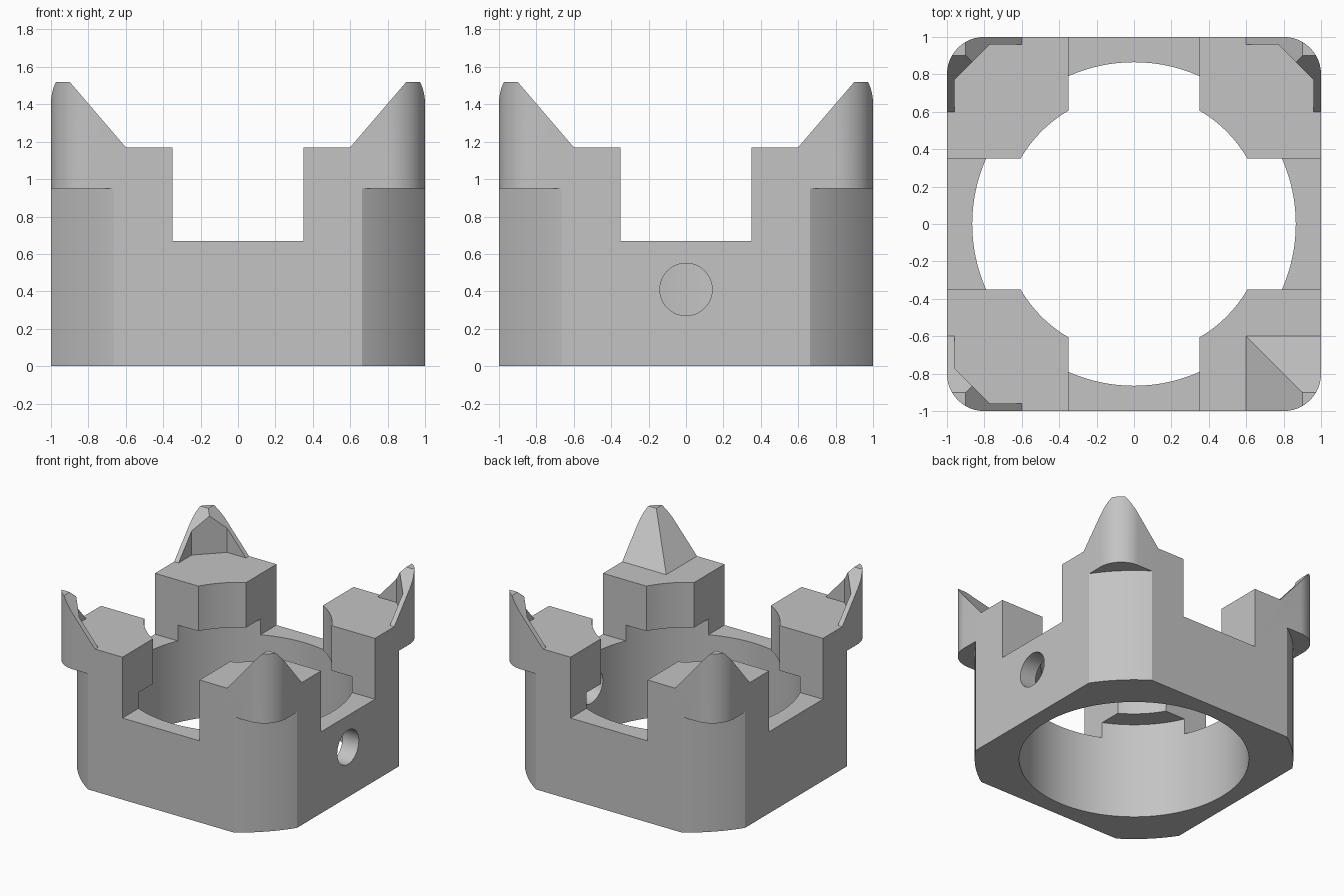
import bpy, bmesh, math
from mathutils import Matrix, Vector

cube = bpy.data.objects.get("Cube")
if cube:
    bpy.data.objects.remove(cube, do_unlink=True)

grey = bpy.data.materials.new("light grey")
grey.use_nodes = True
COLOUR = (0.55, 0.55, 0.55, 1)
grey.diffuse_color = COLOUR
grey.node_tree.nodes["Principled BSDF"].inputs["Base Color"].default_value = COLOUR


def arc(radius, start, end, steps, cx=0, cy=0):
    """Points along an arc, angles in degrees."""
    angles = [math.radians(start + (end - start) * i / steps) for i in range(steps + 1)]
    return [(cx + radius * math.cos(a), cy + radius * math.sin(a)) for a in angles]


def circle(radius, cx=0, cy=0, sides=128):
    return arc(radius, 0, 360, sides, cx, cy)[:-1]


def prism(name, outline, low, high, matrix=Matrix()):
    """Extrude a flat outline from low to high, then place it."""
    bm = bmesh.new()
    face = bm.faces.new([bm.verts.new((x, y, low)) for x, y in outline])
    top = bmesh.ops.extrude_face_region(bm, geom=[face])["geom"]
    verts = [v for v in top if isinstance(v, bmesh.types.BMVert)]
    bmesh.ops.translate(bm, verts=verts, vec=Vector((0, 0, high - low)))
    bmesh.ops.transform(bm, matrix=matrix, verts=bm.verts)
    bmesh.ops.recalc_face_normals(bm, faces=bm.faces)
    mesh = bpy.data.meshes.new(name)
    bm.to_mesh(mesh)
    bm.free()
    obj = bpy.data.objects.new(name, mesh)
    bpy.context.collection.objects.link(obj)
    mesh.materials.append(grey)
    return obj


def cut(target, cutter):
    """Subtract the cutter from the target and discard it."""
    cutter.hide_render = True
    mod = target.modifiers.new("cut", "BOOLEAN")
    mod.operation = "DIFFERENCE"
    mod.solver = "EXACT"
    mod.object = cutter
    bpy.context.view_layer.objects.active = target
    bpy.ops.object.modifier_apply(modifier=mod.name)
    bpy.data.objects.remove(cutter, do_unlink=True)


# Rounded square block
outline = []
for i, (sx, sy) in enumerate([(1, 1), (-1, 1), (-1, -1), (1, -1)]):
    outline += arc(0.2, 90 * i, 90 * i + 90, 20, 0.8 * sx, 0.8 * sy)
body = prism("castellated_ring_body", outline, 0, 1.52)

# Large-radius corner reliefs under the corner peaks
for i in range(4):
    relief = arc(1.2, 20, 70, 40) + [(1.5, 1.5)]
    cut(body, prism("corner_relief", relief, -0.5, 0.95,
                    Matrix.Rotation(math.radians(90 * i), 4, "Z")))

# Stepped bore, wider at the bottom
cut(body, prism("upper_bore", circle(0.7), -0.5, 2))
cut(body, prism("lower_bore", circle(0.865), -0.5, 0.8))

# Notch, post tops and sloping peaks, cut through in both directions
half = [(0.35, 0.67), (0.35, 1.17), (0.6, 1.17), (0.9686, 1.6)]
profile = half + [(-x, z) for x, z in reversed(half)]
upright = Matrix.Rotation(math.radians(90), 4, "X")
for turn in (0, 90):
    cut(body, prism("notch_profile", profile, -2, 2,
                    Matrix.Rotation(math.radians(turn), 4, "Z") @ upright))

# Pocket that leaves thin walls and chamfered corners
a, b = 0.96, 0.77
pocket = [(a, b), (b, a), (-b, a), (-a, b), (-a, -b), (-b, -a), (b, -a), (a, -b)]
cut(body, prism("post_pocket", pocket, 1.17, 2))

# Round hole in one side wall
cut(body, prism("side_hole", circle(0.14, -0.41, 0, 64), 0.5, 1.5,
                Matrix.Rotation(math.radians(90), 4, "Y")))

# Smooth shading with crisp edges
bpy.ops.object.select_all(action="DESELECT")
body.select_set(True)
bpy.context.view_layer.objects.active = body
bpy.ops.object.shade_smooth_by_angle(angle=math.radians(25))
